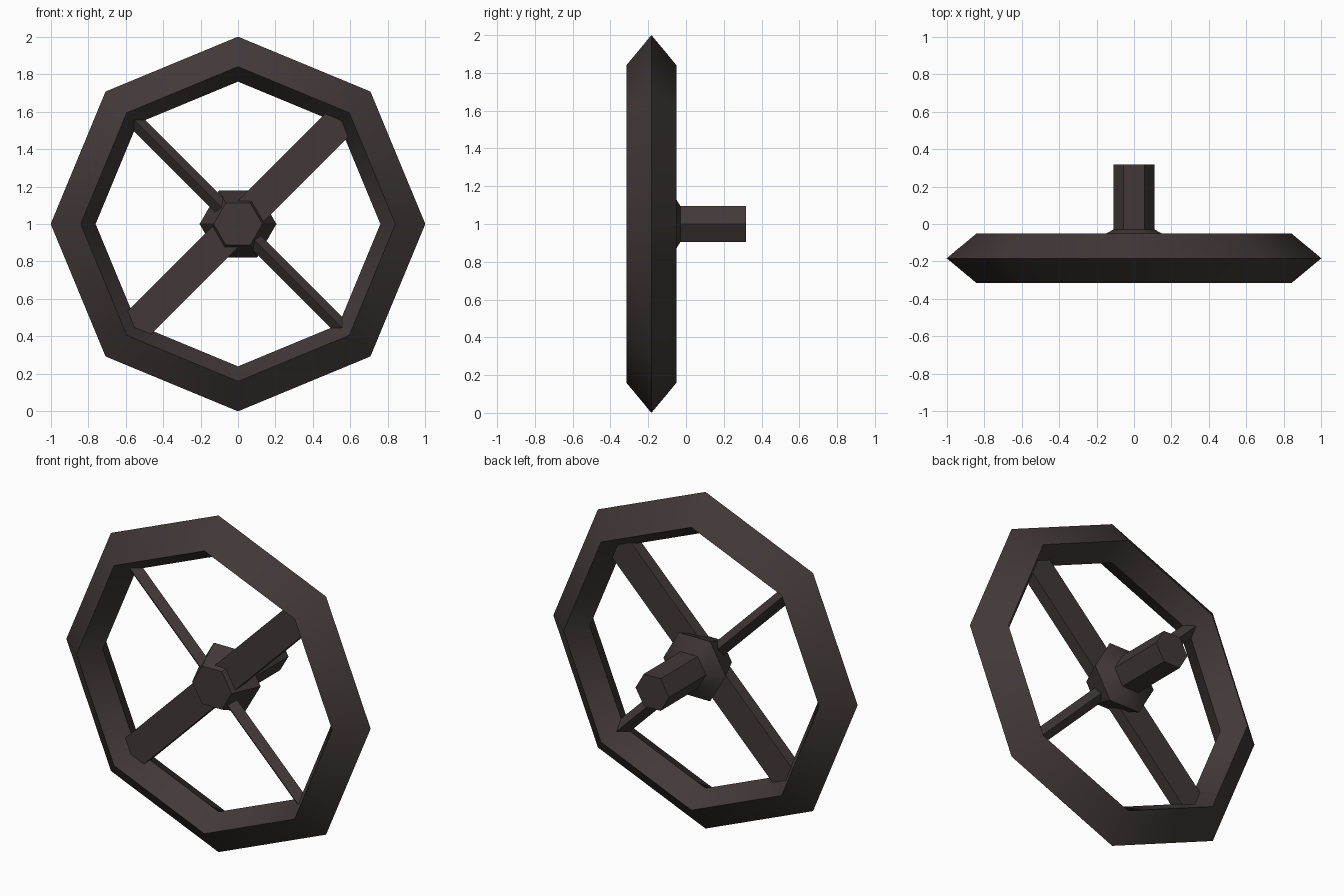
import bpy, math

if "Cube" in bpy.data.objects:
    bpy.data.objects.remove(bpy.data.objects["Cube"])

iron = bpy.data.materials.new("dark_brown_iron")
iron.diffuse_color = (0.055, 0.040, 0.040, 1)
iron.use_nodes = True
iron.node_tree.nodes["Principled BSDF"].inputs["Base Color"].default_value = iron.diffuse_color


def make(name, verts, faces, smooth=False):
    me = bpy.data.meshes.new(name)
    me.from_pydata(verts, [], faces)
    me.materials.append(iron)
    ob = bpy.data.objects.new(name, me)
    bpy.context.collection.objects.link(ob)
    bpy.ops.object.select_all(action='DESELECT')
    ob.select_set(True)
    bpy.context.view_layer.objects.active = ob
    bpy.ops.object.mode_set(mode='EDIT')
    bpy.ops.mesh.select_all(action='SELECT')
    bpy.ops.mesh.normals_make_consistent(inside=False)
    bpy.ops.object.mode_set(mode='OBJECT')
    if smooth:
        bpy.ops.object.shade_smooth_by_angle(angle=math.radians(47))
    return ob


def lathe(name, profile, sides, closed):
    """Spin (radius, y) points about the wheel axis at z = 1."""
    n = len(profile)
    verts, faces = [], []
    for i in range(sides):
        a = math.tau * i / sides
        verts += [(r * math.cos(a), y, 1 + r * math.sin(a)) for r, y in profile]
    for i in range(sides):
        j = (i + 1) % sides
        for k in range(n if closed else n - 1):
            m = (k + 1) % n
            faces.append((i * n + k, i * n + m, j * n + m, j * n + k))
    if not closed:
        faces.append([i * n for i in range(sides)])
        faces.append([i * n + n - 1 for i in range(sides)])
    return make(name, verts, faces, True)


def spoke(name, section, angle, half=0.79):
    """Bar through the hub; section is (sideways, y) points."""
    c, s = math.cos(angle), math.sin(angle)
    n = len(section)
    verts = [(e * c - w * s, y, 1 + e * s + w * c)
             for e in (-half, half) for w, y in section]
    faces = [(k, (k + 1) % n, n + (k + 1) % n, n + k) for k in range(n)]
    faces += [list(range(n)), list(range(n, 2 * n))]
    return make(name, verts, faces)


# octagonal rim with a diamond section
MID = -0.183
lathe("wheel_rim", [(1.0, MID), (0.84, MID - 0.133), (0.76, MID), (0.84, MID + 0.133)], 8, True)

# hexagonal hub, flange and axle in one turned piece
lathe("hub_and_axle", [(0.13, -0.245), (0.205, -0.08), (0.11, -0.03), (0.11, 0.317)], 6, False)

# crossing spokes: one flat and wide, one narrow square set on edge
spoke("wide_spoke", [(-0.087, -0.218), (0.087, -0.218), (0.087, -0.148), (-0.087, -0.148)],
      math.radians(45))
spoke("narrow_spoke", [(-0.042, MID), (0, MID - 0.042), (0.042, MID), (0, MID + 0.042)],
      math.radians(-45))
